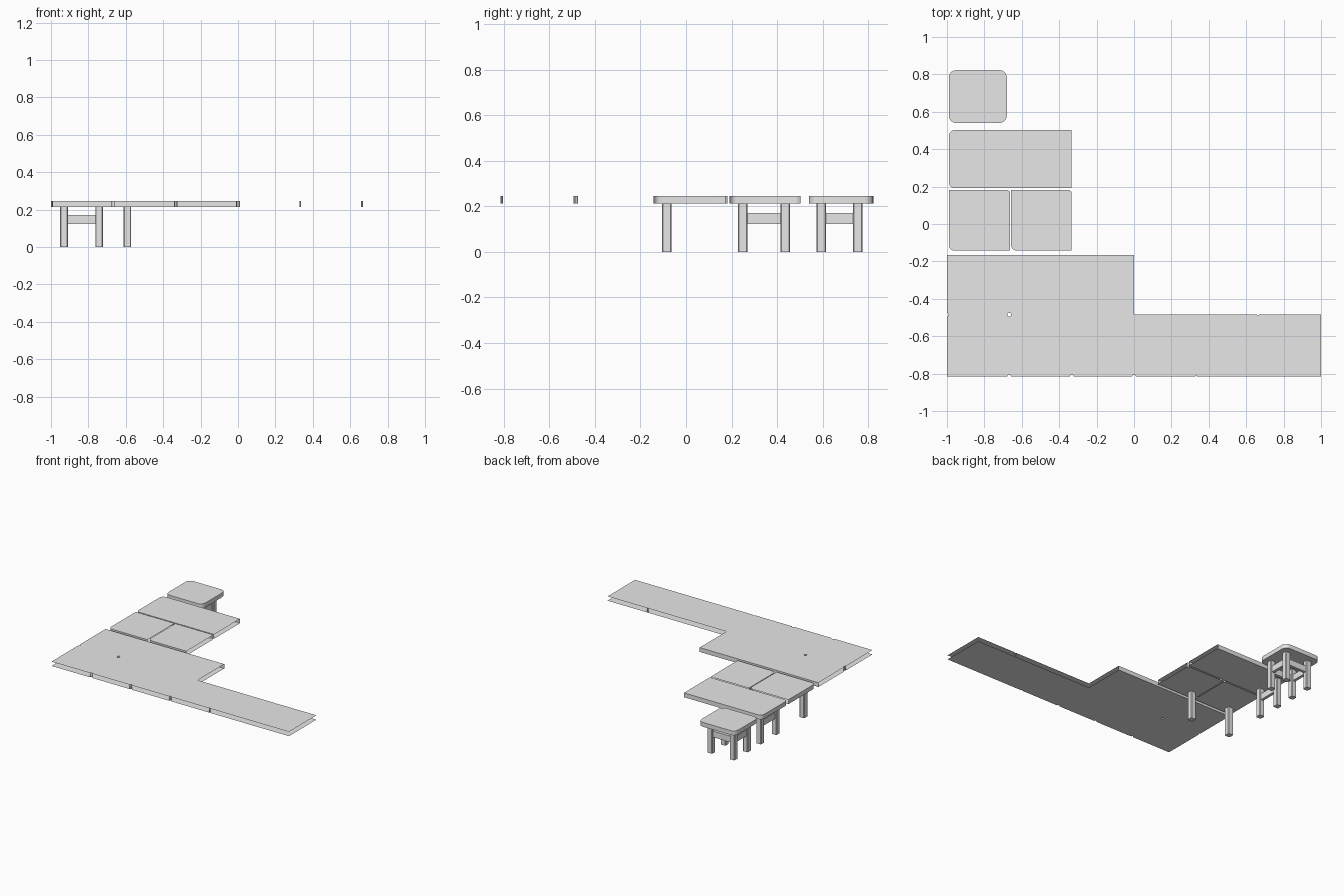
import bpy, bmesh, math
from mathutils import Vector, Matrix

if "Cube" in bpy.data.objects:
    bpy.data.objects.remove(bpy.data.objects["Cube"])

grey = bpy.data.materials.new("light_grey")
grey.use_nodes = True
grey.diffuse_color = (0.8, 0.8, 0.8, 1)
grey.node_tree.nodes["Principled BSDF"].inputs["Base Color"].default_value = (0.8, 0.8, 0.8, 1)

BOTTOM, TOP = 0.213, 0.246
STEPS = 6
WALL, OPEN = True, False


def finish(name, bm):
    mesh = bpy.data.meshes.new(name)
    bm.to_mesh(mesh)
    bm.free()
    mesh.materials.append(grey)
    obj = bpy.data.objects.new(name, mesh)
    bpy.context.collection.objects.link(obj)
    return obj


def outline(corners):
    """Corners are (x, y, radius, wall after it): radius > 0 rounds, < 0 cuts a notch."""
    result = []
    for i, (x, y, r, wall) in enumerate(corners):
        c = Vector((x, y))
        prev = Vector(corners[i - 1][:2])
        nxt = Vector(corners[(i + 1) % len(corners)][:2])
        d_in, d_out = (c - prev).normalized(), (nxt - c).normalized()
        pts = [c]
        if r > 0:
            centre = c - r * d_in + r * d_out
            pts = []
            for k in range(STEPS + 1):
                t = math.pi / 2 * k / STEPS
                pts.append(centre - r * math.cos(t) * d_out + r * math.sin(t) * d_in)
        elif r < 0:
            back = -d_in
            sweep = (math.atan2(back.y, back.x) - math.atan2(d_out.y, d_out.x)) % math.tau
            pts = [c + Matrix.Rotation(-sweep * k / STEPS, 2) @ back * -r
                   for k in range(STEPS + 1)]
        result += [(p, WALL) for p in pts[:-1]] + [(pts[-1], wall)]
    return result


def slab(name, corners):
    """Hollow top: upper and lower skins, with side walls only where flagged."""
    bm = bmesh.new()
    ring = outline(corners)
    low = [bm.verts.new((p.x, p.y, BOTTOM)) for p, _ in ring]
    high = [bm.verts.new((p.x, p.y, TOP)) for p, _ in ring]
    bm.faces.new(high)
    bm.faces.new(low[::-1])
    for i, (_, wall) in enumerate(ring):
        j = (i + 1) % len(ring)
        if wall:
            bm.faces.new((low[i], low[j], high[j], high[i]))
    obj = finish(name, bm)
    bpy.ops.object.select_all(action="DESELECT")
    obj.select_set(True)
    bpy.context.view_layer.objects.active = obj
    bpy.ops.object.shade_smooth_by_angle(angle=math.radians(30))


def box(name, centre, size, chamfer=0.0):
    bm = bmesh.new()
    bmesh.ops.create_cube(bm, size=1)
    bmesh.ops.scale(bm, vec=size, verts=bm.verts)
    bmesh.ops.translate(bm, vec=centre, verts=bm.verts)
    if chamfer:
        upright = [e for e in bm.edges if abs(e.verts[0].co.z - e.verts[1].co.z) > 0.1]
        bmesh.ops.bevel(bm, geom=upright, offset=chamfer, segments=1, affect="EDGES")
    finish(name, bm)


# Large platform, split on the line of its small round hole
N = -0.01
slab("platform_end", [
    (-1, -0.815, 0, OPEN), (-0.667, -0.815, N, OPEN), (-0.667, -0.485, N, OPEN),
    (-0.667, -0.165, 0, WALL), (-1, -0.165, 0, OPEN), (-1, -0.485, N, OPEN)])
slab("platform_main", [
    (-0.667, -0.815, N, OPEN), (-0.333, -0.815, N, OPEN), (0, -0.815, N, OPEN),
    (0.333, -0.815, N / 2, OPEN), (1, -0.815, 0, OPEN), (1, -0.485, 0, OPEN),
    (0.663, -0.485, N / 2, OPEN), (0, -0.485, 0, OPEN), (0, -0.165, 0, WALL),
    (-0.667, -0.165, 0, OPEN), (-0.667, -0.485, N, OPEN)])

# Two corner tops, closed on the left and front
for name, x0, x1, r in (("corner_top_a", -0.99, -0.663, 0.03),
                        ("corner_top_b", -0.657, -0.335, 0.03)):
    slab(name, [(x0, -0.142, r, WALL), (x1, -0.142, 0, OPEN),
                (x1, 0.183, N, OPEN), (x0, 0.183, 0, WALL)])

# End top, open only on the right
slab("end_top", [(-0.99, 0.192, 0.03, WALL), (-0.335, 0.192, 0, OPEN),
                 (-0.335, 0.503, 0, WALL), (-0.99, 0.503, 0.035, WALL)])

# Small table top, closed all round
slab("small_table_top", [(-0.99, 0.54, 0.04, WALL), (-0.68, 0.54, 0.04, WALL),
                         (-0.68, 0.823, 0.04, WALL), (-0.99, 0.823, 0.04, WALL)])

# Legs
LEFT, RIGHT = -0.93, -0.742
FRONT, BACK = 0.595, 0.755
legs = {
    "corner_leg_a": (LEFT, -0.085), "corner_leg_b": (-0.592, -0.085),
    "end_leg_front": (LEFT, 0.25), "end_leg_back": (LEFT, 0.436),
    "table_leg_front_right": (LEFT, FRONT), "table_leg_front_left": (RIGHT, FRONT),
    "table_leg_back_right": (LEFT, BACK), "table_leg_back_left": (RIGHT, BACK)}
for name, (x, y) in legs.items():
    box(name, (x, y, BOTTOM / 2), (0.042, 0.042, BOTTOM), 0.005)

# Rails joining the legs
RAIL_Z, RAIL_H, RAIL_T = 0.147, 0.047, 0.022
for side, y in (("front", FRONT), ("back", BACK)):
    box("table_rail_" + side, ((LEFT + RIGHT) / 2, y, RAIL_Z),
        (RIGHT - LEFT - 0.04, RAIL_T, RAIL_H))
for side, x in (("right", LEFT), ("left", RIGHT)):
    box("table_rail_" + side, (x, (FRONT + BACK) / 2, RAIL_Z),
        (RAIL_T, BACK - FRONT - 0.04, RAIL_H))
box("end_rail", (LEFT, 0.343, RAIL_Z), (RAIL_T, 0.146, RAIL_H))
